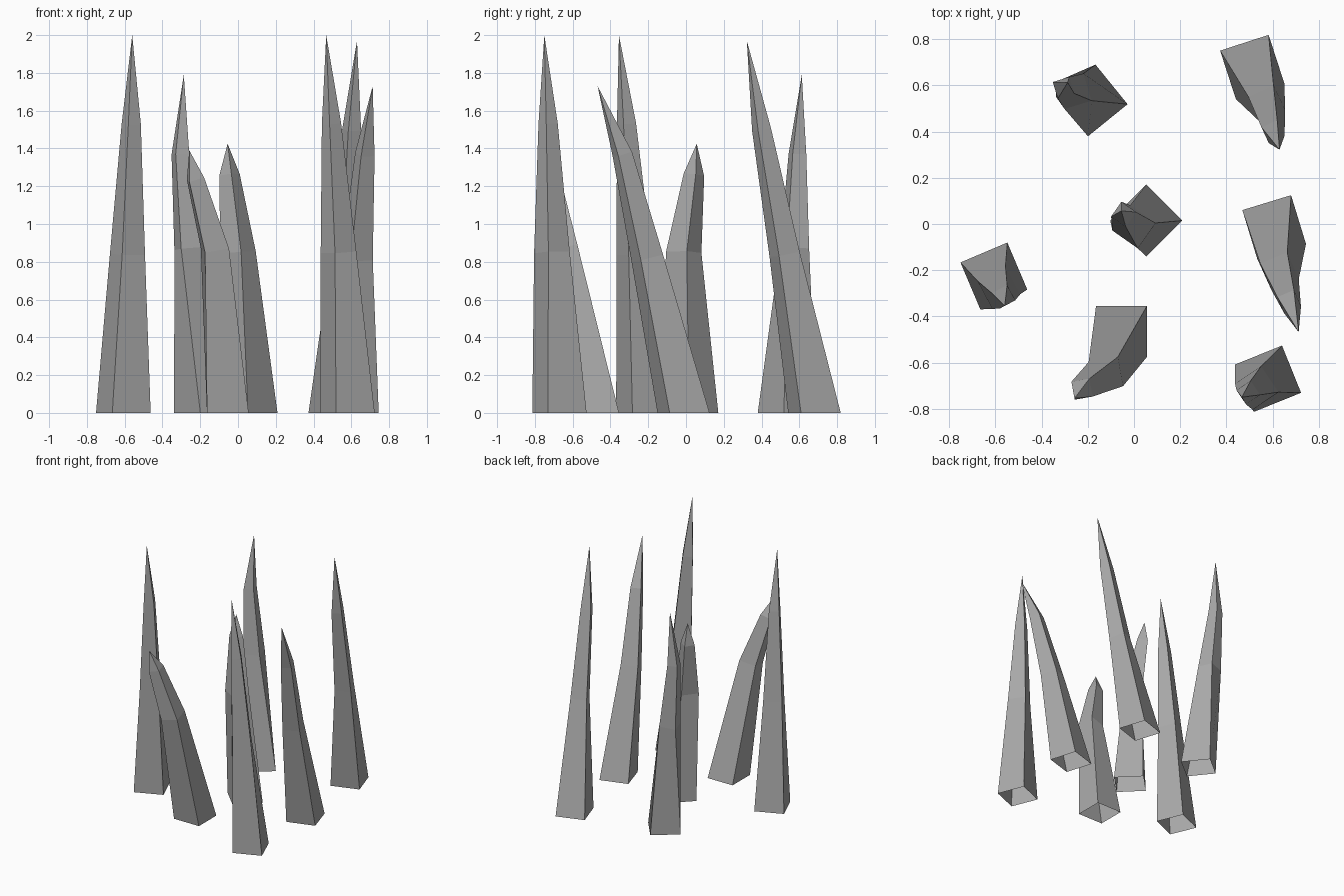
import bpy
import bmesh
from math import cos, sin, pi, radians
from mathutils import Vector

cube = bpy.data.objects.get("Cube")
if cube:
    bpy.data.objects.remove(cube)

stone = bpy.data.materials.new("grey_stone")
stone.use_nodes = True
GREY = (0.4, 0.4, 0.4, 1)
stone.diffuse_color = GREY
stone.node_tree.nodes["Principled BSDF"].inputs["Base Color"].default_value = GREY

BASE_RADIUS = 0.156


def square_ring(bm, centre, radius, angle, lean):
    """Four corners around centre, tilted across the lean of the spike."""
    corners = []
    for i in range(4):
        a = radians(angle) + i * pi / 2
        off = Vector((cos(a) * radius, sin(a) * radius, 0))
        if lean:
            off.z = -(off.x * lean.x + off.y * lean.y) / lean.z
        corners.append(bm.verts.new(Vector(centre) + off))
    return corners


def spike(name, base, angle, lower, lower_r, twist, upper, upper_r, tip):
    """Bent, open-bottomed four-sided spike narrowing to a point."""
    bm = bmesh.new()
    foot, low, high, top = (Vector((*base, 0)), Vector(lower), Vector(upper), Vector(tip))
    rings = [
        square_ring(bm, foot, BASE_RADIUS, angle, None),
        square_ring(bm, low, lower_r, twist, high - foot),
        square_ring(bm, high, upper_r, twist, top - low),
    ]
    point = bm.verts.new(top)
    for a, b in zip(rings, rings[1:]):
        for i in range(4):
            j = (i + 1) % 4
            bm.faces.new((a[i], a[j], b[j], b[i]))
    for i in range(4):
        bm.faces.new((rings[-1][i], rings[-1][(i + 1) % 4], point))
    mesh = bpy.data.meshes.new(name)
    bm.to_mesh(mesh)
    bm.free()
    mesh.materials.append(stone)
    bpy.context.collection.objects.link(bpy.data.objects.new(name, mesh))


# Spikes: base centre, base angle, lower ring, upper ring, tip
spike("left_spike", (-.607, -.225), -22, (-.585, -.275, .84), .097, -17,
      (-.565, -.315, 1.53), .053, (-.56, -.355, 2))
spike("back_spike", (-.183, .535), -6, (-.26, .575, .87), .087, -28,
      (-.305, .59, 1.37), .053, (-.287, .613, 1.79))
spike("centre_spike", (.053, .015), 0, (0, -.012, .85), .095, 10,
      (-.045, .042, 1.26), .055, (-.055, .057, 1.425))
spike("front_spike", (-.054, -.465), 45, (-.122, -.65, .87), .091, 55,
      (-.225, -.715, 1.24), .056, (-.258, -.755, 1.39))
spike("back_left_spike", (.512, .68), 63, (.575, .522, .84), .085, 70,
      (.602, .4, 1.5), .053, (.63, .322, 1.97))
spike("side_left_spike", (.607, -.013), 62, (.63, -.205, .82), .09, 68,
      (.672, -.337, 1.37), .055, (.713, -.468, 1.73))
spike("front_left_spike", (.58, -.67), 67, (.532, -.71, .85), .096, 79,
      (.495, -.73, 1.53), .052, (.467, -.75, 2))
